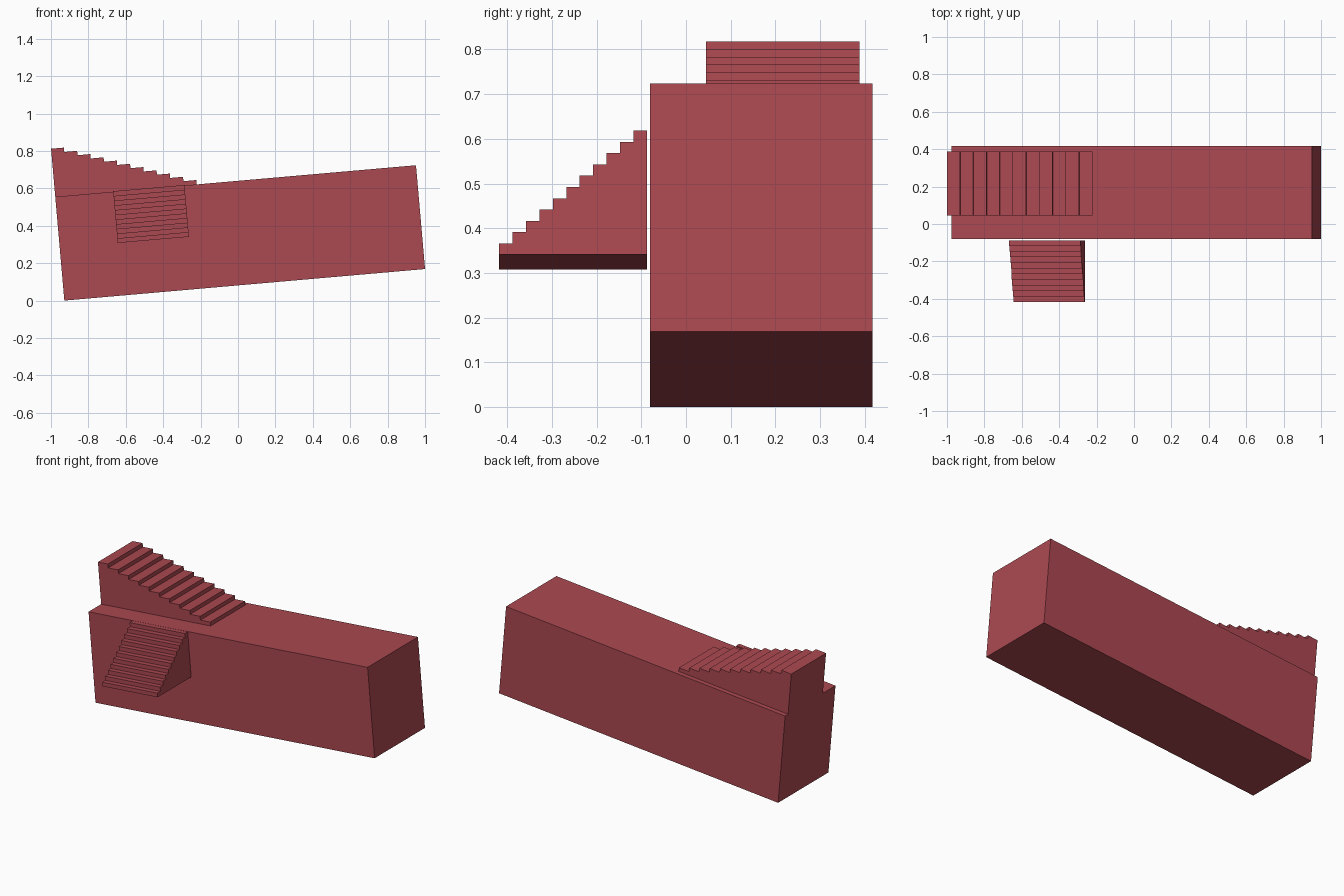
import bpy, bmesh, math
from mathutils import Matrix, Vector

if "Cube" in bpy.data.objects:
    bpy.data.objects.remove(bpy.data.objects["Cube"])

# Everything sits in one frame, tilted 5 degrees, with its origin at the lower left edge
FRAME = Matrix.Translation((-0.9285, 0, 0)) @ Matrix.Rotation(math.radians(-5), 4, 'Y')
LENGTH, HEIGHT = 1.936, 0.557

red = bpy.data.materials.new("brick_red")
red.diffuse_color = (0.41, 0.066, 0.082, 1)
red.use_nodes = True
red.node_tree.nodes["Principled BSDF"].inputs["Base Color"].default_value = red.diffuse_color


def extrude_profile(name, points, direction):
    """Solid made by sweeping a closed planar profile along a vector."""
    bm = bmesh.new()
    face = bm.faces.new([bm.verts.new(p) for p in points])
    new = bmesh.ops.extrude_face_region(bm, geom=[face], use_keep_orig=True)
    verts = [g for g in new["geom"] if isinstance(g, bmesh.types.BMVert)]
    bmesh.ops.translate(bm, verts=verts, vec=Vector(direction))
    bmesh.ops.recalc_face_normals(bm, faces=bm.faces)
    mesh = bpy.data.meshes.new(name)
    bm.to_mesh(mesh)
    bm.free()
    mesh.materials.append(red)
    obj = bpy.data.objects.new(name, mesh)
    obj.matrix_world = FRAME
    bpy.context.collection.objects.link(obj)
    return obj


def stair_profile(run, rise, steps):
    """Stair outline: tall at 0, one step high at the far end of the run."""
    pts = [(0, 0)]
    for i in range(steps):
        h = rise * (steps - i) / steps
        pts += [(run * i / steps, h), (run * (i + 1) / steps, h)]
    return pts + [(run, 0)]


# Main block
extrude_profile("main_block",
                [(0, -0.08, 0), (LENGTH, -0.08, 0), (LENGTH, -0.08, HEIGHT), (0, -0.08, HEIGHT)],
                (0, 0.497, 0))

# Stairs on top, descending along the block
extrude_profile("top_stairs",
                [(a, 0.045, HEIGHT + h) for a, h in stair_profile(0.759, 0.258, 11)],
                (0, 0.343, 0))

# Stairs at the front, descending away from the block
extrude_profile("front_stairs",
                [(0.3113, -0.087 - a, 0.2819 + h) for a, h in stair_profile(0.331, 0.2778, 11)],
                (0.382, 0, 0))
